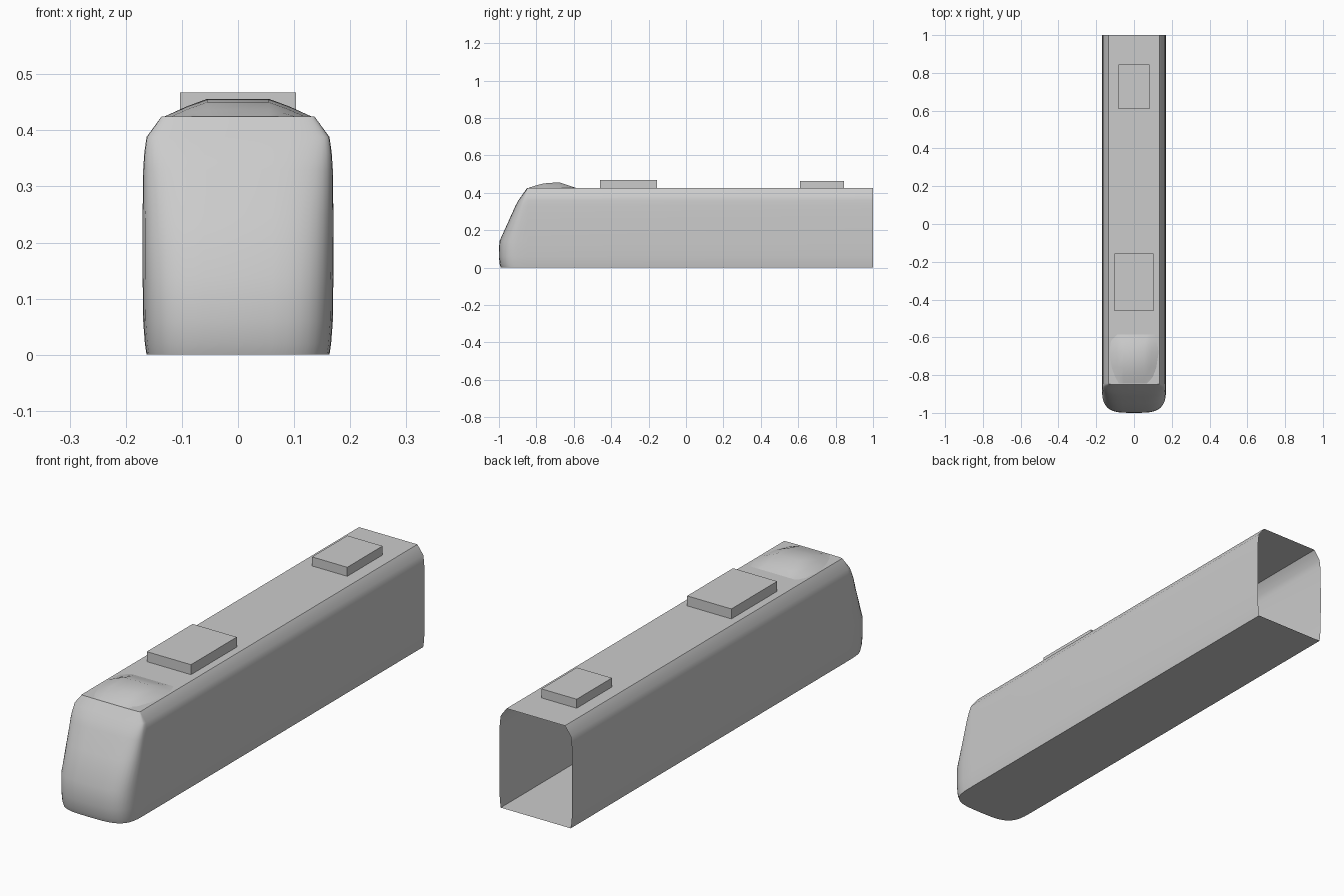
import bpy, bmesh, math
from mathutils import Vector

cube = bpy.data.objects.get("Cube")
if cube:
    bpy.data.objects.remove(cube, do_unlink=True)

grey = bpy.data.materials.new("light_grey")
grey.use_nodes = True
GREY = (0.6, 0.6, 0.6, 1)
grey.diffuse_color = GREY
grey.node_tree.nodes["Principled BSDF"].inputs["Base Color"].default_value = GREY


def finish(name, bm, smooth=None):
    bmesh.ops.remove_doubles(bm, verts=bm.verts, dist=1e-5)
    mesh = bpy.data.meshes.new(name)
    bm.to_mesh(mesh)
    bm.free()
    obj = bpy.data.objects.new(name, mesh)
    bpy.context.collection.objects.link(obj)
    mesh.materials.append(grey)
    if smooth:
        bpy.ops.object.select_all(action="DESELECT")
        obj.select_set(True)
        bpy.context.view_layer.objects.active = obj
        bpy.ops.object.shade_smooth_by_angle(angle=math.radians(smooth))
    return obj


def loft(bm, rows):
    rings = [[bm.verts.new(p) for p in row] for row in rows]
    for a, b in zip(rings, rings[1:]):
        for i in range(len(a) - 1):
            bm.faces.new((a[i], a[i + 1], b[i + 1], b[i]))
    return rings


def box(name, half_width, y0, y1, z0, z1):
    bm = bmesh.new()
    bmesh.ops.create_cube(bm, size=1)
    for v in bm.verts:
        v.co = (v.co.x * 2 * half_width, (y0 + y1) / 2 + v.co.y * (y1 - y0),
                (z0 + z1) / 2 + v.co.z * (z1 - z0))
    return finish(name, bm)


# Body shell: rows of height, half width and nose tip; open at the rear
ROOF, NOSE_Y, REAR_Y = 0.425, -0.845, 1.0
SECTION = [(0, 0.163, -0.99), (0.02, 0.166, -0.997), (0.06, 0.169, -1.0),
           (0.14, 0.17, -0.998), (0.25, 0.17, -0.948), (0.33, 0.169, -0.912),
           (0.36, 0.167, -0.896), (0.388, 0.163, -0.876), (ROOF, 0.136, -0.85)]
STEPS = 20


def plan(z, w, tip):
    row = [(-w, REAR_Y, z)]
    for i in range(STEPS + 1):
        a = math.pi * i / STEPS
        c, s = math.cos(a), math.sin(a)
        x = -math.copysign(abs(c) ** 0.55, c) * w
        row.append((x, NOSE_Y + (tip - NOSE_Y) * max(s, 0) ** 0.55, z))
    return row + [(w, REAR_Y, z)]


bm = bmesh.new()
rings = loft(bm, [plan(*s) for s in SECTION])
bm.faces.new(list(reversed(rings[0])))
bm.faces.new(rings[-1])
finish("body_shell", bm, 32)

# Low rounded fairing behind the windscreen
FAIRING = [(-0.845, 0.0, 0.08, 0.055), (-0.81, 0.012, 0.1, 0.055),
           (-0.76, 0.025, 0.118, 0.055), (-0.68, 0.031, 0.13, 0.055),
           (-0.62, 0.012, 0.122, 0.06), (-0.585, 0.0, 0.11, 0.07)]
bm = bmesh.new()
loft(bm, [[(-b, y, ROOF), (-(b + t) / 2, y, ROOF + h * 0.55), (-t, y, ROOF + h),
           (t, y, ROOF + h), ((b + t) / 2, y, ROOF + h * 0.55), (b, y, ROOF)]
          for y, h, b, t in FAIRING])
bmesh.ops.recalc_face_normals(bm, faces=bm.faces)
if sum(f.normal.z for f in bm.faces) < 0:
    bmesh.ops.reverse_faces(bm, faces=bm.faces)
finish("roof_fairing", bm, 30)

# Roof equipment boxes
box("front_roof_box", 0.103, -0.46, -0.155, ROOF, 0.467)
box("rear_roof_box", 0.082, 0.61, 0.845, ROOF, 0.463)

# Small five-sided lamps on the nose
for side, name in ((1, "left_lamp"), (-1, "right_lamp")):
    bm = bmesh.new()
    bmesh.ops.create_cone(bm, cap_ends=True, segments=5, radius1=0.009,
                          radius2=0.009, depth=0.008)
    for v in bm.verts:
        x, y, z = v.co
        v.co = Vector((side * 0.113 + y, -0.975 + z, 0.085 + x))
    finish(name, bm)
